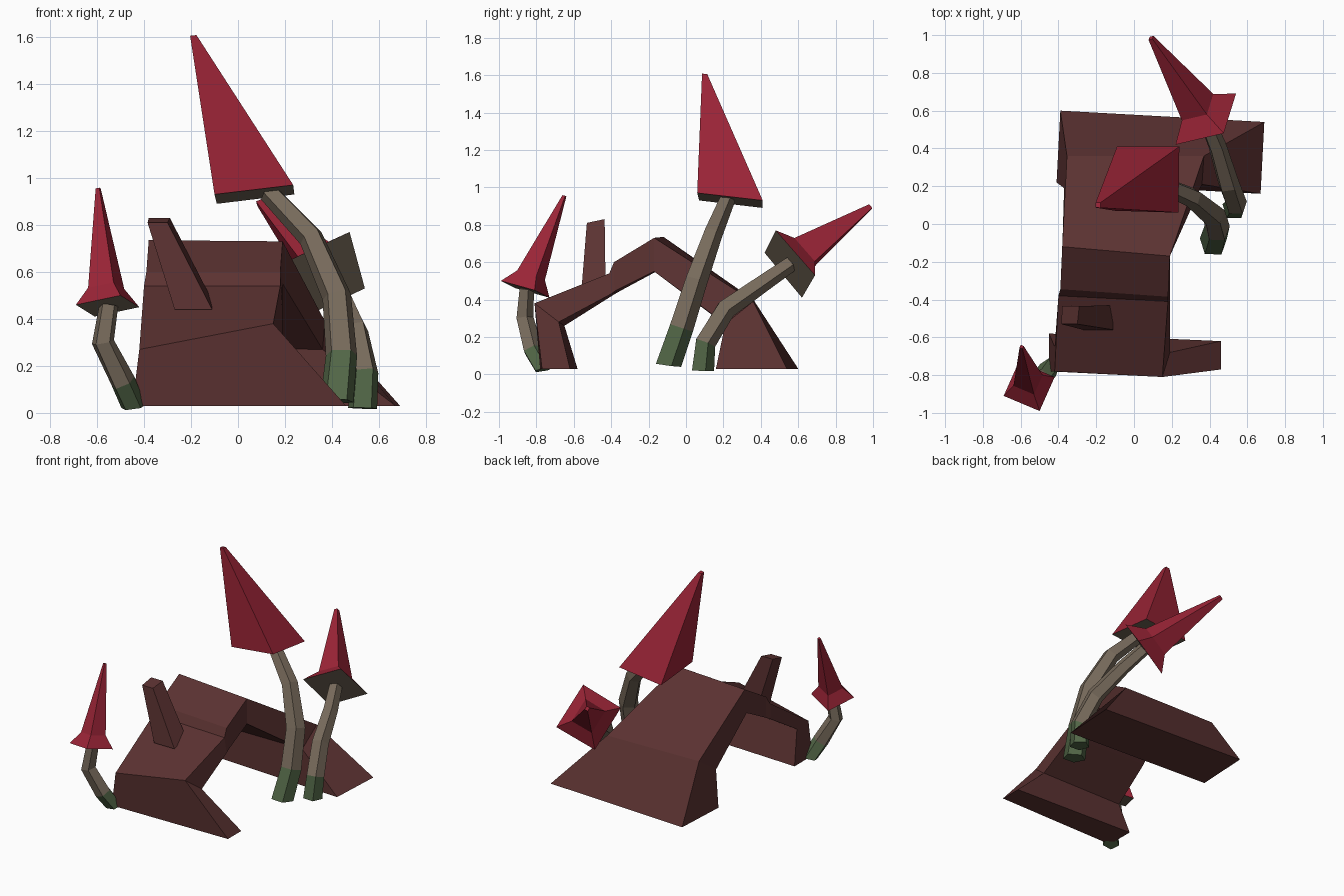
import bpy, bmesh, math
from mathutils import Vector

if "Cube" in bpy.data.objects:
    bpy.data.objects.remove(bpy.data.objects["Cube"])


def material(name, rgb):
    m = bpy.data.materials.new(name)
    m.diffuse_color = (*rgb, 1)
    m.use_nodes = True
    m.node_tree.nodes["Principled BSDF"].inputs["Base Color"].default_value = m.diffuse_color
    return m


BARK = material("dark red bark", (0.105, 0.032, 0.031))
RED = material("crimson cap", (0.33, 0.018, 0.038))
STEM = material("taupe stem", (0.185, 0.145, 0.105))
MOSS = material("moss green", (0.085, 0.135, 0.063))


def loft(name, rings, mats, rule=None):
    """Skin a row of equal rings, close both ends, colour by segment index."""
    bm = bmesh.new()
    rows = [[bm.verts.new(p) for p in r] for r in rings]
    n = len(rows[0])

    def face(verts, seg):
        bm.faces.new(verts).material_index = rule(seg) if rule else 0
    for s in range(len(rows) - 1):
        a, b = rows[s], rows[s + 1]
        for i in range(n):
            j = (i + 1) % n
            face((a[i], a[j], b[j], b[i]), s)
    face(rows[0][::-1], -1)
    face(rows[-1], len(rows) - 2)
    bmesh.ops.recalc_face_normals(bm, faces=bm.faces[:])
    me = bpy.data.meshes.new(name)
    bm.to_mesh(me)
    bm.free()
    for m in mats:
        me.materials.append(m)
    ob = bpy.data.objects.new(name, me)
    bpy.context.collection.objects.link(ob)
    return ob


def stem(name, path, radii, sides=5, turn=0.3):
    """Faceted bent stem with a mossy first segment."""
    pts = [Vector(p) for p in path]
    rings = []
    for k, p in enumerate(pts):
        d = (pts[min(k + 1, len(pts) - 1)] - pts[max(k - 1, 0)]).normalized()
        if k == 0:
            d = (d + Vector((0, 0, 1.5))).normalized()
        u = (Vector((1, 0, 0)) - d * d.x).normalized()
        v = d.cross(u)
        angles = [turn + math.tau * i / sides for i in range(sides)]
        rings.append([p + (u * math.cos(t) + v * math.sin(t)) * radii[k] for t in angles])
    loft(name, rings, [STEM, MOSS], lambda s: 1 if s <= 0 else 0)


def cap(name, corners, tip, flare=None):
    """Four-sided pointed cap; flare = (distance along axis, ring scale)."""
    cs = [Vector(c) for c in corners]
    tip = Vector(tip)
    mid = sum(cs, Vector()) / 4
    rings = [cs]
    if flare:
        rings.append([mid.lerp(tip, flare[0]) + (c - mid) * flare[1] for c in cs])
    rings.append([tip + (c - mid) * 0.08 for c in cs])
    loft(name, rings, [RED, STEM], lambda s: 1 if s < 0 else 0)


# Arched log: outer left, outer right, inner right, inner left, front to back
loft("arched_log", [
    [(-.45, -.78, .03), (.46, -.77, .03), (.46, -.62, .03), (-.45, -.58, .03)],
    [(-.42, -.78, .27), (.15, -.81, .38), (.19, -.68, .28), (-.42, -.65, .26)],
    [(-.40, -.38, .54), (.18, -.41, .54), (.19, -.40, .43), (-.40, -.38, .43)],
    [(-.39, -.345, .60), (.18, -.385, .60), (.19, -.38, .445), (-.39, -.345, .45)],
    [(-.38, -.12, .735), (.19, -.17, .73), (.19, -.17, .55), (-.38, -.14, .56)],
    [(-.355, .36, .40), (.37, .36, .39), (.36, .21, .27), (-.37, .19, .28)],
    [(-.39, .60, .03), (.69, .54, .03), (.67, .16, .03), (-.41, .22, .03)],
], [BARK])

# Broken branch stub
loft("branch_stub", [
    [(-.27, -.56, .44), (-.11, -.56, .44), (-.11, -.43, .48), (-.27, -.43, .48)],
    [(-.385, -.53, .81), (-.30, -.53, .81), (-.29, -.435, .83), (-.38, -.435, .83)],
], [BARK])

# Tall mushroom
stem("tall_stem",
     [(.42, -.10, .05), (.44, -.03, .25), (.42, .05, .50), (.31, .14, .75), (.13, .22, .94)],
     [.075, .07, .065, .055, .045])
cap("tall_cap",
    [(-.10, .07, .93), (.235, .06, .97), (.24, .41, .93), (-.09, .41, .89)],
    (-.19, .10, 1.605))

# Leaning mushroom at the back
stem("leaning_stem",
     [(.53, .085, .02), (.54, .10, .17), (.50, .21, .35), (.44, .41, .49), (.38, .555, .59)],
     [.065, .06, .058, .05, .045])
cap("leaning_cap",
    [(.475, .48, .77), (.54, .69, .53), (.285, .62, .41), (.22, .42, .65)],
    (.09, .985, .895), (.15, .52))

# Small mushroom at the front left
stem("small_stem",
     [(-.445, -.76, .025), (-.49, -.82, .13), (-.575, -.865, .30), (-.55, -.855, .46)],
     [.055, .055, .05, .042])
cap("small_cap",
    [(-.69, -.91, .46), (-.50, -.99, .50), (-.42, -.81, .45), (-.61, -.73, .41)],
    (-.595, -.65, .955), (.15, .57))
